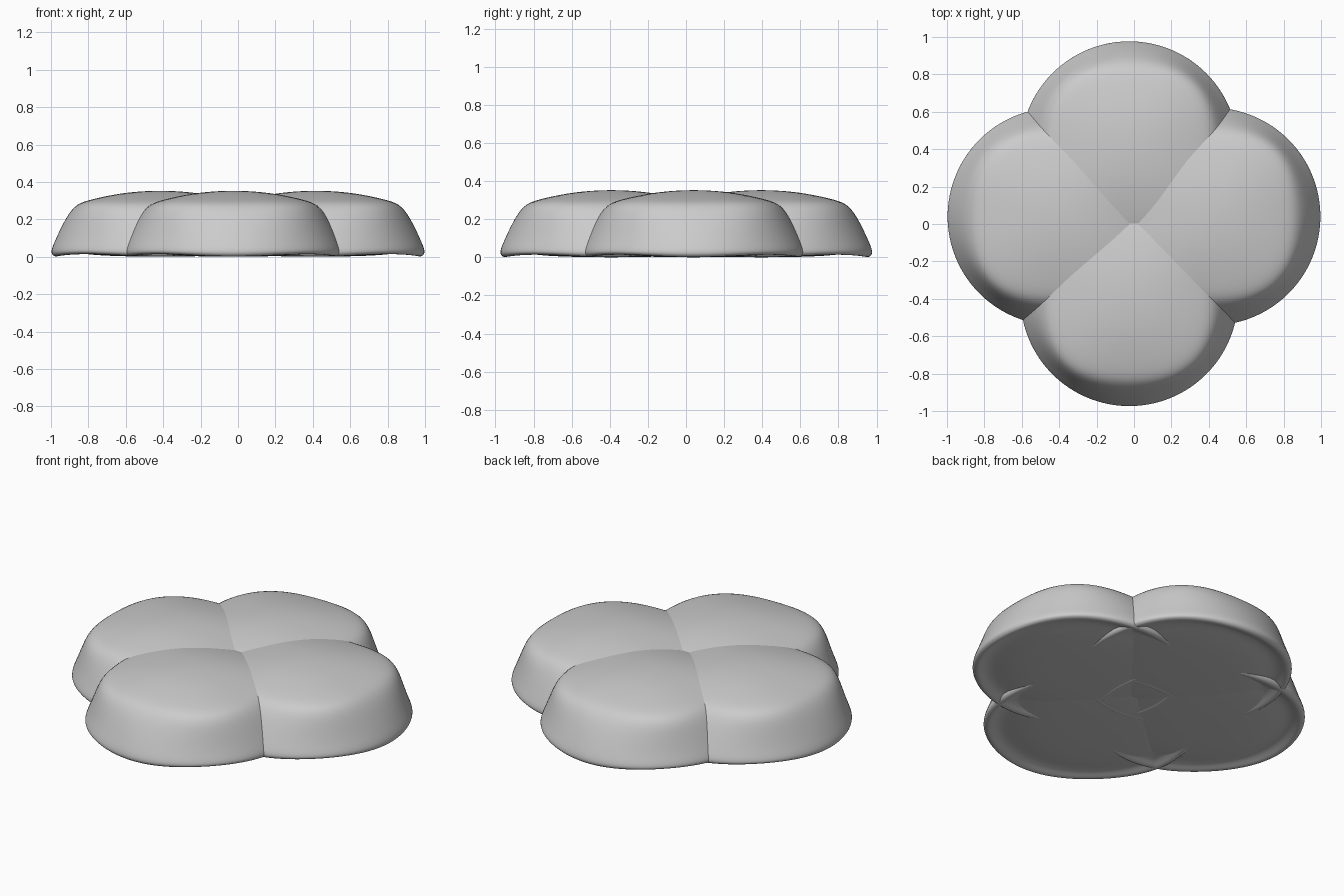
import bpy, bmesh, math

cube = bpy.data.objects.get("Cube")
if cube:
    bpy.data.objects.remove(cube, do_unlink=True)

grey = bpy.data.materials.new("light_grey")
grey.use_nodes = True
colour = (0.6, 0.6, 0.6, 1)
grey.diffuse_color = colour
grey.node_tree.nodes["Principled BSDF"].inputs["Base Color"].default_value = colour

SEGMENTS = 32
TOP, BOTTOM = 0.353, 0.0
# Rings from crown to floor: radius, height, corner bulge, corner lift
RINGS = [
    (0.10, 0.350, 0.02, 0),
    (0.22, 0.339, 0.06, 0),
    (0.39, 0.303, 0.11, 0),
    (0.463, 0.275, 0.09, 0),
    (0.520, 0.185, 0.03, 0),
    (0.565, 0.090, 0, 0),
    (0.592, 0.026, 0, 0.004),
    (0.577, 0.004, 0, 0.014),
    (0.555, -0.004, 0, 0.014),
    (0.50, 0.034, 0, 0.004),
    (0.40, 0.010, 0, 0),
    (0.20, 0.002, 0, 0),
]


def make_lobe(name, x, y):
    """Dome with a round rim, a softly squared crown and a recessed floor."""
    bm = bmesh.new()
    rings = []
    for radius, height, bulge, lift in RINGS:
        ring = []
        for i in range(SEGMENTS):
            a = 2 * math.pi * i / SEGMENTS
            corner = math.sin(2 * a) ** 2
            r = radius * (1 + bulge * corner)
            ring.append(bm.verts.new((r * math.cos(a), r * math.sin(a),
                                      height + lift * corner)))
        rings.append(ring)
    crown = bm.verts.new((0, 0, TOP))
    floor = bm.verts.new((0, 0, BOTTOM))
    for i in range(SEGMENTS):
        j = (i + 1) % SEGMENTS
        bm.faces.new((crown, rings[0][i], rings[0][j]))
        bm.faces.new((floor, rings[-1][j], rings[-1][i]))
        for upper, lower in zip(rings, rings[1:]):
            bm.faces.new((upper[i], lower[i], lower[j], upper[j]))
    bmesh.ops.recalc_face_normals(bm, faces=bm.faces)
    for face in bm.faces:
        face.smooth = True
    mesh = bpy.data.meshes.new(name)
    bm.to_mesh(mesh)
    bm.free()
    mesh.materials.append(grey)
    obj = bpy.data.objects.new(name, mesh)
    obj.location = (x, y, 0)
    bpy.context.collection.objects.link(obj)
    sub = obj.modifiers.new("Smooth", "SUBSURF")
    sub.levels = sub.render_levels = 2


# Four overlapping lobes in a clover layout
make_lobe("front_lobe", -0.025, -0.392)
make_lobe("back_lobe", -0.025, 0.395)
make_lobe("right_lobe", -0.415, 0.04)
make_lobe("left_lobe", 0.415, 0.04)
